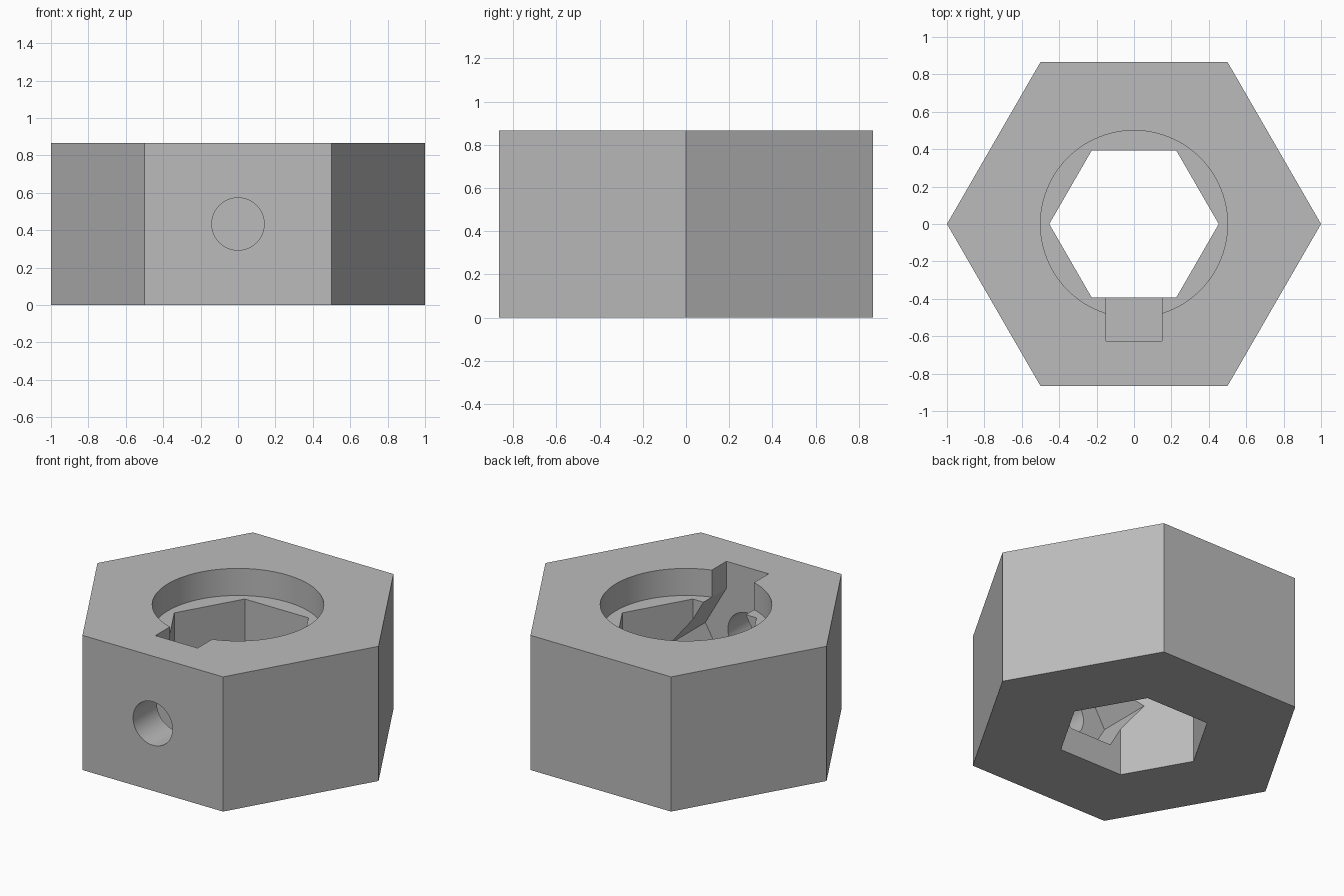
import bpy
import math
from mathutils import Vector

cube = bpy.data.objects.get("Cube")
if cube:
    bpy.data.objects.remove(cube, do_unlink=True)

HEIGHT = 0.866
MID = HEIGHT / 2
FLOOR = 0.692          # floor of the round recess
NUT = 0.3              # corner radius of the captive nut pocket

grey = bpy.data.materials.new("plain_grey")
grey.use_nodes = True
colour = (0.5, 0.5, 0.5, 1)
grey.diffuse_color = colour
grey.node_tree.nodes["Principled BSDF"].inputs["Base Color"].default_value = colour


def ring(radius, sides):
    return [(radius * math.cos(math.tau * i / sides),
             radius * math.sin(math.tau * i / sides)) for i in range(sides)]


def prism(name, outline, start, end, along_y=False):
    """Extrude a counter-clockwise outline along z, or an x-z outline along y."""
    n = len(outline)
    if along_y:
        verts = [Vector((a, d, b)) for d in (end, start) for a, b in outline]
    else:
        verts = [Vector((a, b, d)) for d in (start, end) for a, b in outline]
    faces = [list(range(n))[::-1], list(range(n, 2 * n))]
    faces += [(i, (i + 1) % n, n + (i + 1) % n, n + i) for i in range(n)]
    mesh = bpy.data.meshes.new(name)
    mesh.from_pydata(verts, [], faces)
    mesh.materials.append(grey)
    obj = bpy.data.objects.new(name, mesh)
    bpy.context.collection.objects.link(obj)
    return obj


# Hexagonal outer body
body = prism("hex_collar", ring(1, 6), 0, HEIGHT)

# Hexagonal through hole and round recess in the top
hex_hole = prism("hex_hole_cutter", ring(0.453, 6), -0.1, 1)
recess = prism("recess_cutter", ring(0.5, 96), FLOOR, 1)

# Captive nut pocket: hexagon with its upper flat extended up through the top
right = [(NUT / 2, MID - NUT * 0.866), (NUT, MID),
         (NUT / 2, MID + NUT * 0.866), (NUT / 2, 1)]
pocket = prism("nut_pocket_cutter", right + [(-x, z) for x, z in right[::-1]],
               -0.625, -0.15, along_y=True)

# Round screw hole from the front face into the pocket
screw = prism("screw_hole_cutter", [(x, z + MID) for x, z in ring(0.14, 64)],
              -1, -0.5, along_y=True)

# Cut everything out of the body
bpy.context.view_layer.objects.active = body
for cutter in (hex_hole, recess, pocket, screw):
    cutter.hide_render = True
    cut = body.modifiers.new(cutter.name, "BOOLEAN")
    cut.operation = "DIFFERENCE"
    cut.solver = "EXACT"
    cut.object = cutter
    bpy.ops.object.modifier_apply(modifier=cut.name)
    bpy.data.objects.remove(cutter, do_unlink=True)

# Smooth the round walls, keep the corners sharp
bpy.ops.object.select_all(action="DESELECT")
body.select_set(True)
bpy.ops.object.shade_smooth_by_angle(angle=math.radians(25))
